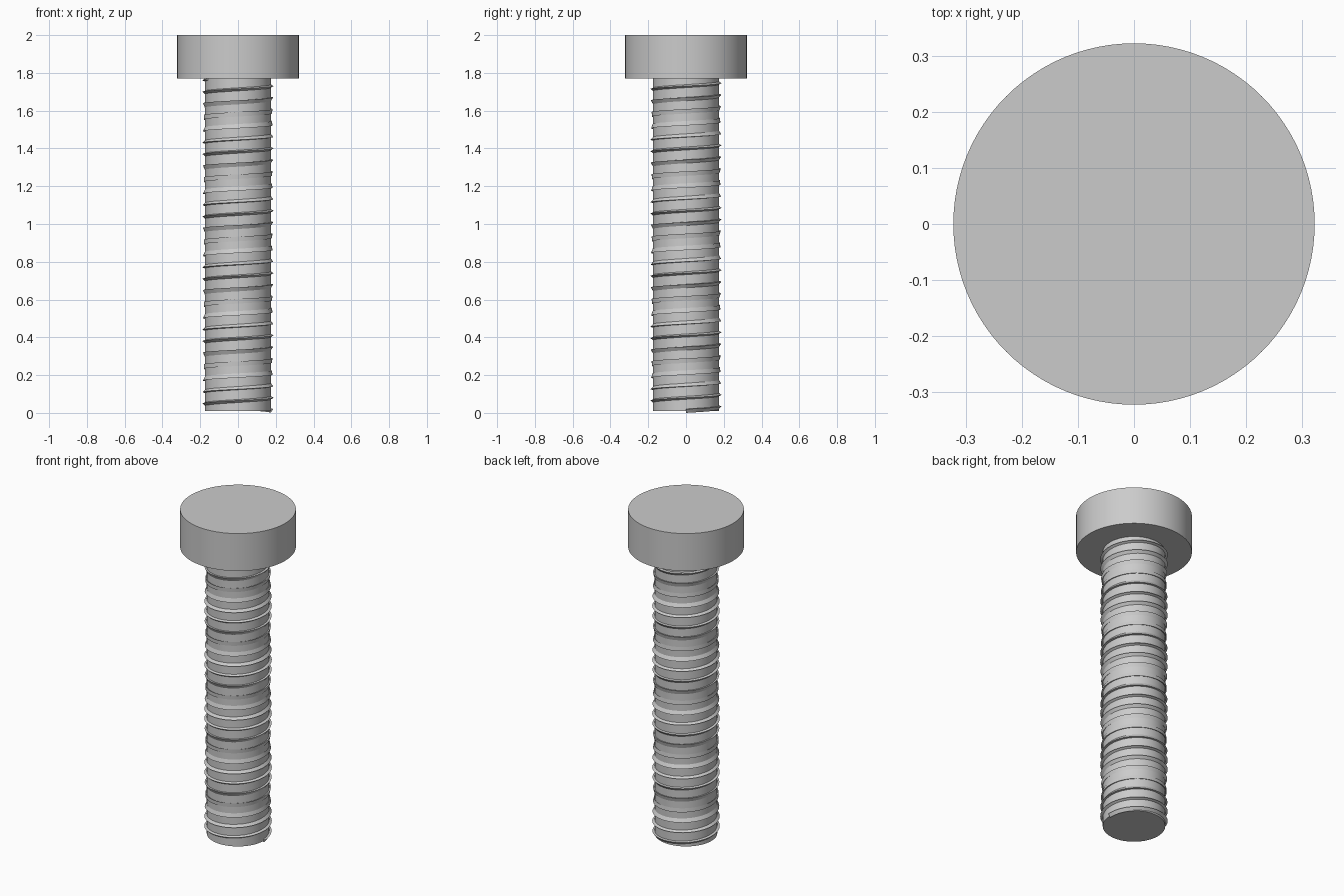
import bpy
import bmesh
from math import cos, sin, tau

default = bpy.data.objects.get("Cube")
if default:
    bpy.data.objects.remove(default, do_unlink=True)

steel = bpy.data.materials.new("plain grey steel")
steel.use_nodes = True
colour = (0.6, 0.6, 0.6, 1)
steel.diffuse_color = colour
steel.node_tree.nodes["Principled BSDF"].inputs["Base Color"].default_value = colour


def finish(obj, name):
    obj.name = name
    obj.data.materials.append(steel)
    bpy.ops.object.select_all(action="DESELECT")
    obj.select_set(True)
    bpy.context.view_layer.objects.active = obj
    bpy.ops.object.shade_smooth_by_angle()


def cylinder(name, radius, bottom, top):
    bpy.ops.mesh.primitive_cylinder_add(
        vertices=96, radius=radius, depth=top - bottom,
        location=(0, 0, (bottom + top) / 2))
    finish(bpy.context.object, name)


# Head and shaft
SHAFT_RADIUS = 0.174
cylinder("bolt_head", 0.322, 1.77, 2.0)
cylinder("bolt_shaft", SHAFT_RADIUS, 0.01, 1.78)

# Thread: a small triangle swept up a helix, slowly twisting as it climbs
START, END, PITCH = 0.014, 1.768, 0.066
RIDGE, STEPS = 0.014, 60
TURNS_PER_TWIST = 15


def thread_section(bm, step):
    turn = step / STEPS
    around = turn * tau
    twist = 0.44 - turn / TURNS_PER_TWIST * tau
    section = []
    for corner in range(3):
        tilt = twist + corner * tau / 3
        r = SHAFT_RADIUS + RIDGE * cos(tilt)
        z = START + turn * PITCH + RIDGE * sin(tilt)
        section.append(bm.verts.new((r * cos(around), r * sin(around), z)))
    return section


bm = bmesh.new()
count = int((END - START) / PITCH * STEPS)
sections = [thread_section(bm, step) for step in range(count + 1)]
for low, high in zip(sections, sections[1:]):
    for i in range(3):
        j = (i + 1) % 3
        bm.faces.new((low[i], low[j], high[j], high[i]))
bm.faces.new(sections[0])
bm.faces.new(sections[-1])
bmesh.ops.recalc_face_normals(bm, faces=bm.faces)
mesh = bpy.data.meshes.new("thread")
bm.to_mesh(mesh)
bm.free()
thread = bpy.data.objects.new("thread", mesh)
bpy.context.collection.objects.link(thread)
finish(thread, "thread")
